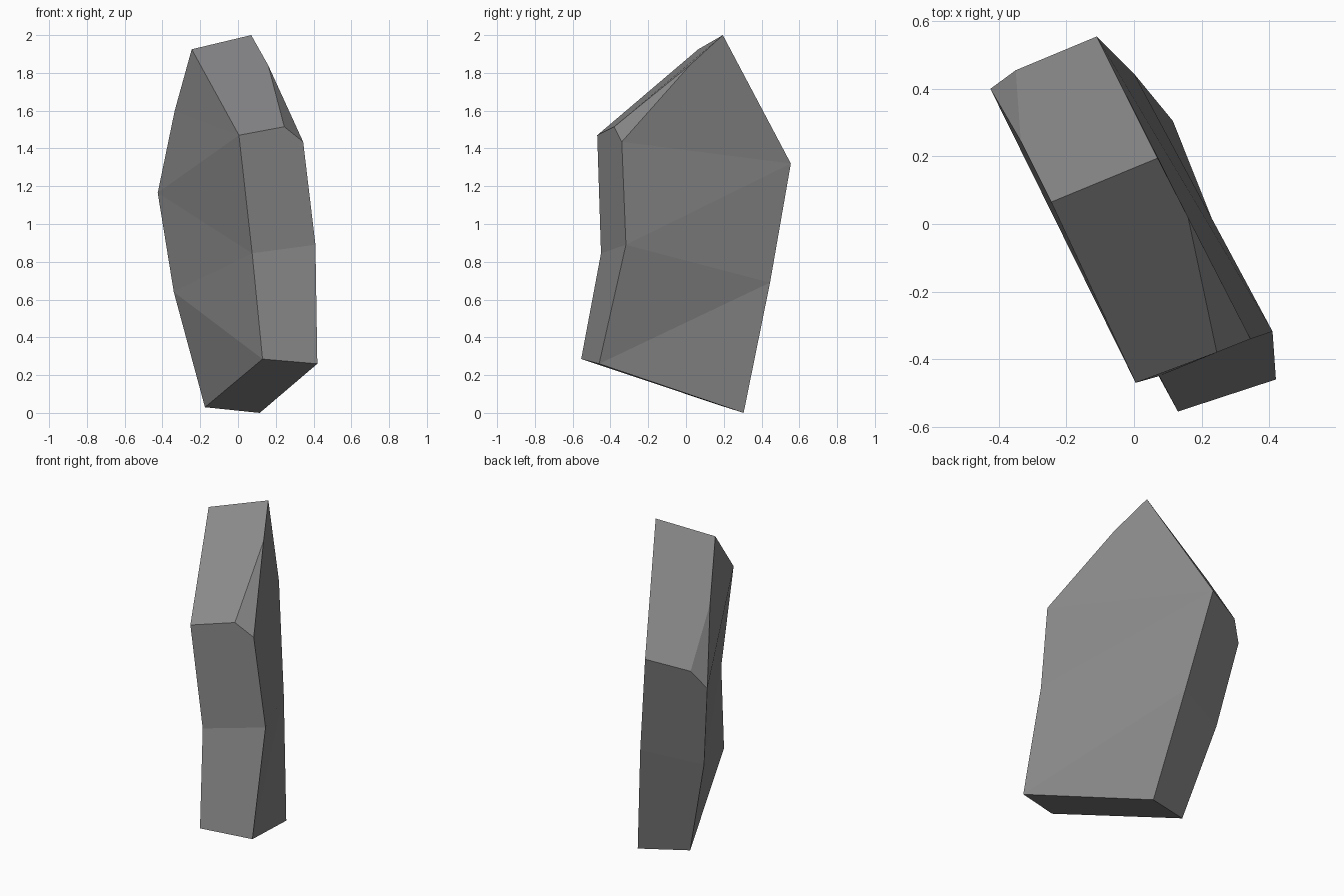
import bpy, bmesh

if "Cube" in bpy.data.objects:
    bpy.data.objects.remove(bpy.data.objects["Cube"])

# Rock slab: a left and a right outline, joined by a faceted rim
LEFT = {
    "top": (-0.245, 0.065, 1.925), "shoulder": (-0.335, 0.245, 1.60),
    "back": (-0.425, 0.40, 1.165), "low_back": (-0.34, 0.31, 0.64),
    "foot_back": (-0.175, 0.21, 0.03), "foot_front": (0.13, -0.555, 0.285),
    "waist": (0.075, -0.45, 0.845), "brow": (0.005, -0.47, 1.47),
}
RIGHT = {
    "top": (0.07, 0.195, 2.0), "back": (-0.11, 0.555, 1.32),
    "low_back": (0.0, 0.445, 0.69), "foot_back": (0.115, 0.305, 0.0),
    "foot_front": (0.42, -0.46, 0.26), "waist": (0.41, -0.318, 0.89),
    "brow": (0.345, -0.34, 1.435),
}
# Chipped corners
CHIPS = {"chip_ridge": (0.16, 0.02, 1.84), "chip_brow": (0.245, -0.38, 1.515),
         "chip_back": (-0.35, 0.455, 1.272)}

bm = bmesh.new()
v = {"L_" + k: bm.verts.new(p) for k, p in LEFT.items()}
v.update({"R_" + k: bm.verts.new(p) for k, p in RIGHT.items()})
v.update({k: bm.verts.new(p) for k, p in CHIPS.items()})


def face(*names):
    bm.faces.new([v[n] for n in names])


def side(tag, triples):
    for t in triples:
        face(*(tag + n for n in t.split()))


# Broad flat sides as triangle strips
strip = ["back waist brow", "back low_back waist",
         "low_back foot_front waist", "low_back foot_back foot_front"]
side("L_", ["top shoulder brow", "shoulder back brow"] + strip)
side("R_", strip)
face("R_top", "chip_ridge", "R_back")
face("chip_ridge", "R_brow", "R_back")

# Rim: plain bands of the slab's thickness
for a, b in [("waist", "foot_front"), ("foot_front", "foot_back"),
             ("foot_back", "low_back")]:
    face("L_" + a, "L_" + b, "R_" + b, "R_" + a)

# Rim: bands that meet the chipped corners
face("L_brow", "chip_brow", "chip_ridge", "R_top", "L_top")
face("chip_brow", "R_brow", "chip_ridge")
face("L_brow", "L_waist", "R_waist", "R_brow", "chip_brow")
face("L_top", "R_top", "R_back", "chip_back", "L_shoulder")
face("L_shoulder", "chip_back", "L_back")
face("L_back", "chip_back", "R_back", "R_low_back", "L_low_back")

bmesh.ops.recalc_face_normals(bm, faces=bm.faces)
mesh = bpy.data.meshes.new("rock_slab")
bm.to_mesh(mesh)
bm.free()

# Single stone colour
stone = bpy.data.materials.new("grey_stone")
stone.diffuse_color = (0.25, 0.25, 0.255, 1)
stone.use_nodes = True
stone.node_tree.nodes["Principled BSDF"].inputs["Base Color"].default_value = stone.diffuse_color
mesh.materials.append(stone)
bpy.context.collection.objects.link(bpy.data.objects.new("rock_slab", mesh))
